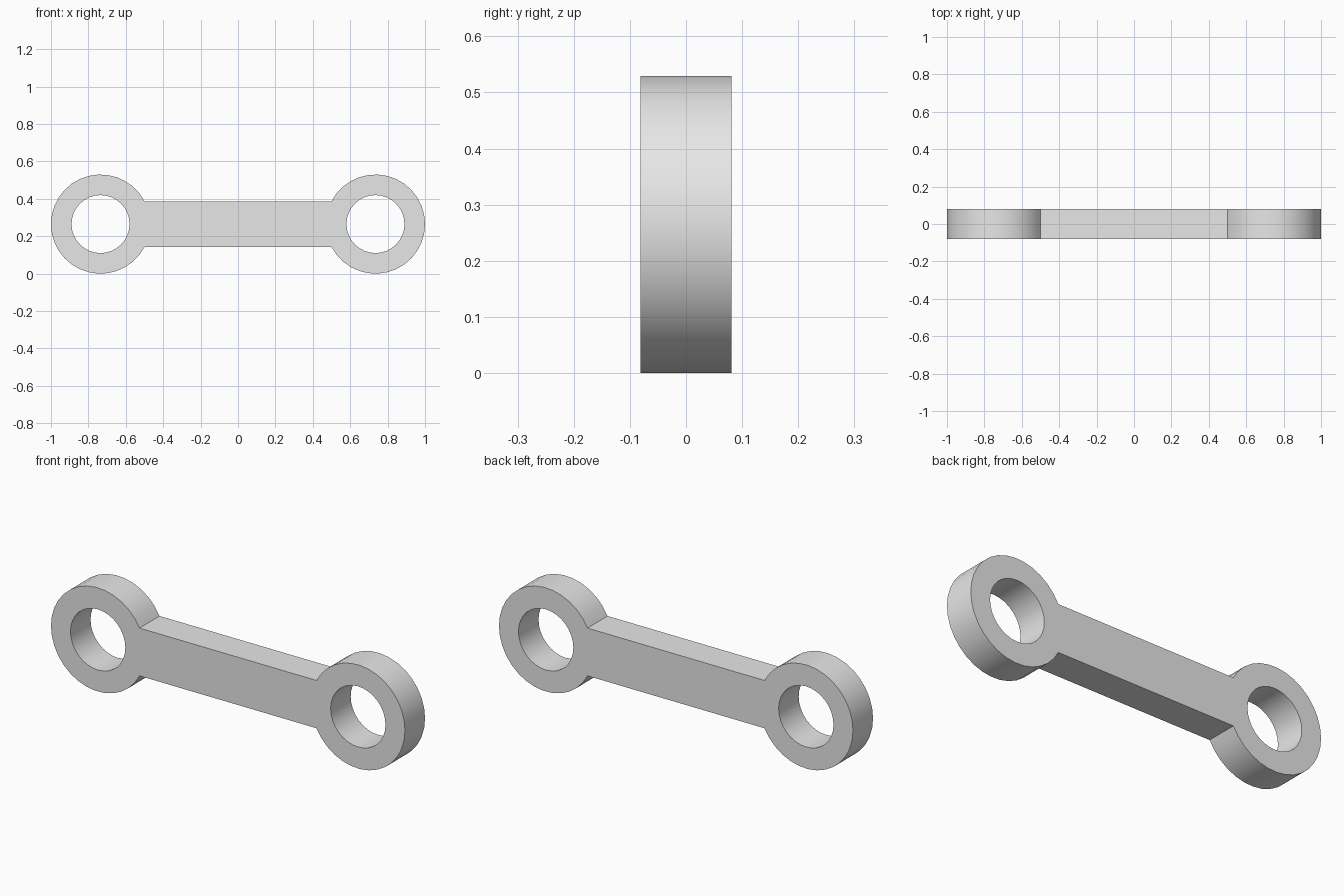
import bpy, bmesh
from math import pi, sin, cos, asin
from mathutils import Vector

cube = bpy.data.objects.get("Cube")
if cube:
    bpy.data.objects.remove(cube, do_unlink=True)

# Main dimensions
OUTER, HOLE = 0.265, 0.155
BAR_HALF, DEPTH_HALF = 0.122, 0.081
EYE_X = 1 - OUTER
FRONT = -DEPTH_HALF


def arc(side, radius, start, end, steps):
    """Points on an arc around one eye; the other eye is turned half round."""
    points = []
    for i in range(steps + 1):
        a = start + (end - start) * i / steps
        points.append(Vector((side * (EYE_X + radius * cos(a)), FRONT,
                              OUTER + side * radius * sin(a))))
    return points


def add_loop(bm, points):
    verts = [bm.verts.new(p) for p in points]
    return [bm.edges.new((v, verts[(i + 1) % len(verts)]))
            for i, v in enumerate(verts)]


# Link profile: two round eyes joined by a straight bar, with a hole in each eye
bm = bmesh.new()
sweep = pi - asin(BAR_HALF / OUTER)
edges = add_loop(bm, [p for s in (1, -1) for p in arc(s, OUTER, -sweep, sweep, 28)])
for side in (1, -1):
    edges += add_loop(bm, arc(side, HOLE, 0, 2 * pi, 32)[:-1])
bmesh.ops.triangle_fill(bm, edges=edges, use_beauty=True, normal=(0, -1, 0))

# Thickness
result = bmesh.ops.extrude_face_region(bm, geom=bm.faces[:], use_keep_orig=True)
back = [g for g in result["geom"] if isinstance(g, bmesh.types.BMVert)]
bmesh.ops.translate(bm, verts=back, vec=(0, 2 * DEPTH_HALF, 0))
bmesh.ops.recalc_face_normals(bm, faces=bm.faces[:])

mesh = bpy.data.meshes.new("connecting_link")
bm.to_mesh(mesh)
bm.free()
link = bpy.data.objects.new("connecting_link", mesh)
bpy.context.collection.objects.link(link)

# Plain grey
grey = bpy.data.materials.new("light_grey")
grey.use_nodes = True
colour = (0.8, 0.8, 0.8, 1)
grey.diffuse_color = colour
grey.node_tree.nodes["Principled BSDF"].inputs["Base Color"].default_value = colour
mesh.materials.append(grey)

# Smooth round walls, crisp rims
bpy.ops.object.select_all(action="DESELECT")
link.select_set(True)
bpy.context.view_layer.objects.active = link
bpy.ops.object.shade_smooth_by_angle(angle=pi / 6)
